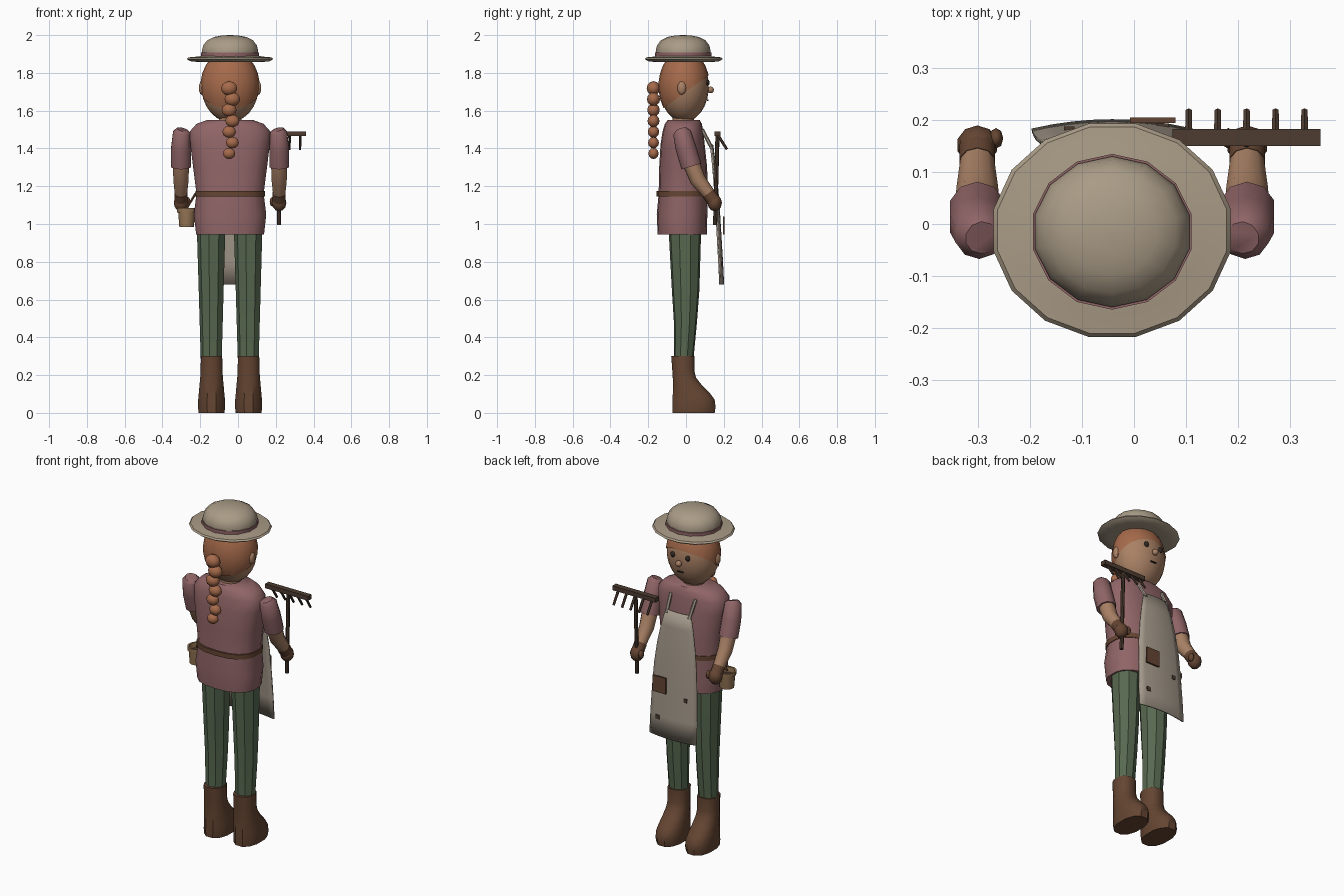
import bpy, bmesh, math
from mathutils import Vector, Matrix

if "Cube" in bpy.data.objects:
    bpy.data.objects.remove(bpy.data.objects["Cube"])

CX, CY = -0.042, -0.015   # axis of the figure


def mat(name, r, g, b):
    m = bpy.data.materials.new(name)
    m.diffuse_color = (r, g, b, 1)
    m.use_nodes = True
    m.node_tree.nodes["Principled BSDF"].inputs["Base Color"].default_value = m.diffuse_color
    return m


SHIRT = mat("shirt", .28, .13, .135)
PANTS = mat("pants", .095, .14, .08)
LEATHER = mat("leather", .13, .06, .032)
SKIN = mat("skin", .40, .22, .13)
HAIR = mat("hair", .38, .145, .07)
STRAW = mat("straw", .40, .33, .24)
CLOTH = mat("cloth", .36, .31, .25)
WOOD = mat("wood", .075, .045, .03)
TAN = mat("tan", .30, .18, .09)
DARK = mat("dark", .03, .022, .018)


def finish(name, bm, m, angle=40):
    bmesh.ops.recalc_face_normals(bm, faces=bm.faces)
    me = bpy.data.meshes.new(name)
    bm.to_mesh(me)
    bm.free()
    me.materials.append(m)
    if angle:
        me.shade_smooth()
        me.set_sharp_from_angle(angle=math.radians(angle))
    ob = bpy.data.objects.new(name, me)
    bpy.context.collection.objects.link(ob)
    return ob


def skin_rings(bm, rings, caps=True):
    vs = [[bm.verts.new(p) for p in r] for r in rings]
    n = len(vs[0])
    for a, b in zip(vs, vs[1:]):
        for i in range(n):
            j = (i + 1) % n
            bm.faces.new((a[i], a[j], b[j], b[i]))
    if caps:
        bm.faces.new(vs[0])
        bm.faces.new(vs[-1])


def loft(name, rings, m, n=16, power=1.0, angle=40, caps=True):
    """Stack of horizontal rings (x, y, z, rx, ry); power < 1 squares them."""
    def c(v):
        return math.copysign(abs(v) ** power, v)
    out = []
    for x, y, z, rx, ry in rings:
        ts = [2 * math.pi * (i + .5) / n for i in range(n)]
        out.append([(x + rx * c(math.cos(t)), y + ry * c(math.sin(t)), z) for t in ts])
    bm = bmesh.new()
    skin_rings(bm, out, caps)
    return finish(name, bm, m, angle)


def tube(name, pts, radii, m, n=10, angle=40):
    """Round limb through points, one radius per point."""
    pts = [Vector(p) for p in pts]
    out = []
    for i, (p, r) in enumerate(zip(pts, radii)):
        d = (pts[min(i + 1, len(pts) - 1)] - pts[max(i - 1, 0)]).normalized()
        u = d.cross(Vector((1, 0, 0)))
        if u.length < .1:
            u = d.cross(Vector((0, 1, 0)))
        u.normalize()
        v = d.cross(u)
        out.append([p + r * (u * math.cos(t) + v * math.sin(t))
                    for t in (2 * math.pi * k / n for k in range(n))])
    bm = bmesh.new()
    skin_rings(bm, out)
    return finish(name, bm, m, angle)


def ball(name, c, r, m, seg=14, cut=None):
    r = (r, r, r) if isinstance(r, (int, float)) else r
    bm = bmesh.new()
    bmesh.ops.create_uvsphere(bm, u_segments=seg, v_segments=max(6, seg * 2 // 3), radius=1,
                              matrix=Matrix.Translation(c) @ Matrix.Diagonal((*r, 1)))
    if cut:
        bmesh.ops.bisect_plane(bm, geom=bm.verts[:] + bm.edges[:] + bm.faces[:],
                               plane_co=cut[0], plane_no=cut[1], clear_inner=True)
    return finish(name, bm, m, 50)


def box(name, c, s, m):
    bm = bmesh.new()
    bmesh.ops.create_cube(bm, size=1, matrix=Matrix.Translation(c) @ Matrix.Diagonal((*s, 1)))
    return finish(name, bm, m, 0)


# hat: brim, crown, band
loft("hat_brim", [(CX, -.012, z, r, r * .9) for r, z in
     [(.10, 1.862), (.17, 1.857), (.215, 1.862), (.233, 1.873), (.225, 1.882), (.18, 1.886), (.14, 1.892)]],
     STRAW, 16)
loft("hat_crown", [(CX, CY, z, r, r * .95) for r, z in
     [(.15, 1.88), (.153, 1.915), (.146, 1.945), (.125, 1.972), (.088, 1.99), (.045, 1.998), (.005, 2.0)]],
     STRAW, 14)
loft("hat_band", [(CX, CY, z, .157, .15) for z in (1.885, 1.908)], SHIRT, 14)

# head, hair cap and face
HEAD = (CX, -.01, 1.73)
ball("head", HEAD, (.152, .131, .19), SKIN, 20)
ball("hair_cap", HEAD, (.157, .136, .193), HAIR, 20, cut=((CX, 0, 1.70), (0, -.19, .26)))
loft("neck", [(CX, CY, 1.5, .065, .06), (CX, CY, 1.6, .06, .055)], SKIN, 10)
ball("nose", (CX, .13, 1.71), .018, SKIN, 10)
box("mouth", (CX, .114, 1.655), (.035, .008, .006), DARK)
for s in (-1, 1):
    ball("ear", (CX + s * .15, -.022, 1.72), (.016, .024, .036), SKIN, 10)
    ball("eye", (CX + s * .05, .115, 1.748), (.015, .01, .016), DARK, 8)

# braid
for i in range(7):
    r = .045 - .0018 * i
    x = CX + (.012 if i % 2 else -.005)
    ball("braid_knot", (x, -.172, 1.718 - .0575 * i), (r, r * .8, r * .85), HAIR, 10)

# shirt and belt
loft("shirt", [(CX, -.02, .945, .182, .130), (CX, -.021, 1.05, .194, .134), (CX, -.015, 1.16, .180, .130),
               (CX, -.015, 1.30, .198, .127), (CX, -.018, 1.42, .213, .117), (CX, -.016, 1.49, .216, .108),
               (CX, -.014, 1.53, .18, .098), (CX, -.012, 1.55, .125, .085)], SHIRT, 18, .82, 50)
loft("belt", [(CX, -.018, 1.146, .186, .137), (CX, -.018, 1.174, .186, .137)], LEATHER, 18, .82, 50)

for s in (-1, 1):
    X = CX + s * .26
    # arm
    tube("sleeve", [(X - s * .008, -.026, 1.50), (X - s * .004, -.021, 1.484), (X, 0, 1.40), (X, .029, 1.305)],
         [.032, .048, .055, .055], SHIRT, 10)
    tube("forearm", [(X, .028, 1.32), (X, .062, 1.235), (X, .14, 1.135)], [.045, .042, .031], SKIN, 10)
    tube("glove_cuff", [(X, .118, 1.162), (X, .145, 1.125)], [.036, .036], LEATHER, 10)
    ball("glove", (X, .152, 1.112), (.040, .038, .045), LEATHER, 10)
    ball("glove_thumb", (X - s * .036, .165, 1.118), (.014, .02, .025), LEATHER, 8)
    # leg and boot
    L = CX + s * .098
    loft("trouser_leg", [(L, -.006, .98, .078, .088), (L, -.002, .65, .068, .074),
                         (L, -.003, .48, .063, .062), (L, -.012, .28, .057, .052)], PANTS, 9, 1, 25)
    loft("boot", [(L, .040, 0, .070, .115), (L, .042, .03, .074, .118), (L, .040, .07, .073, .115),
                  (L, .030, .10, .070, .103), (L, .008, .145, .066, .080), (L, -.008, .185, .062, .064),
                  (L, -.014, .22, .060, .060), (L, -.016, .30, .058, .064)], LEATHER, 12, .85, 35)

# apron: curved sheet that widens downwards
rows = [(1.42, .083, .140), (1.33, .105, .152), (1.22, .125, .164), (1.10, .139, .174),
        (.95, .148, .183), (.80, .153, .192), (.68, .155, .198)]
bm = bmesh.new()
grid = [[bm.verts.new((CX + w * k / 4, y - .018 * (k / 4) ** 2 * (w / .155), z)) for k in range(-4, 5)]
        for z, w, y in rows]
for a, b in zip(grid, grid[1:]):
    for i in range(8):
        bm.faces.new((a[i], a[i + 1], b[i + 1], b[i]))
apron = finish("apron", bm, CLOTH, 40)
sol = apron.modifiers.new("thickness", 'SOLIDIFY')
sol.thickness, sol.offset = .008, 0
for s in (-1, 1):
    tube("apron_strap", [(CX + s * .075, .138, 1.40), (CX + s * .082, .085, 1.50)], [.010, .010], CLOTH, 6)
box("apron_pocket", (.036, .2, .993), (.088, .010, .095), LEATHER)
box("apron_patch", (-.125, .184, .93), (.02, .008, .022), WOOD)
box("apron_patch", (.055, .190, .79), (.024, .008, .024), WOOD)

# rake in the +x hand
tube("rake_handle", [(.217, .154, .995), (.217, .167, 1.48)], [.011, .011], WOOD, 8)
box("rake_bar", (.217, .167, 1.478), (.285, .033, .026), WOOD)
for k in range(-2, 3):
    x = .217 + .0558 * k
    tube("rake_tine", [(x, .168, 1.472), (x, .217, 1.395)], [.008, .007], WOOD, 6)

# pot hanging from the belt
PX = -.272
loft("pot", [(PX, 0, .985, .040, .040), (PX, 0, 1.06, .046, .046), (PX, 0, 1.062, .052, .052),
             (PX, 0, 1.085, .053, .053), (PX, 0, 1.085, .043, .043), (PX, 0, 1.04, .040, .040)], TAN, 12)
loft("pot_soil", [(PX, 0, 1.04, .041, .041), (PX, 0, 1.055, .041, .041)], WOOD, 12)
tube("pot_strap", [(PX - .002, 0, 1.08), (-.222, 0, 1.165)], [.007, .007], LEATHER, 6)
